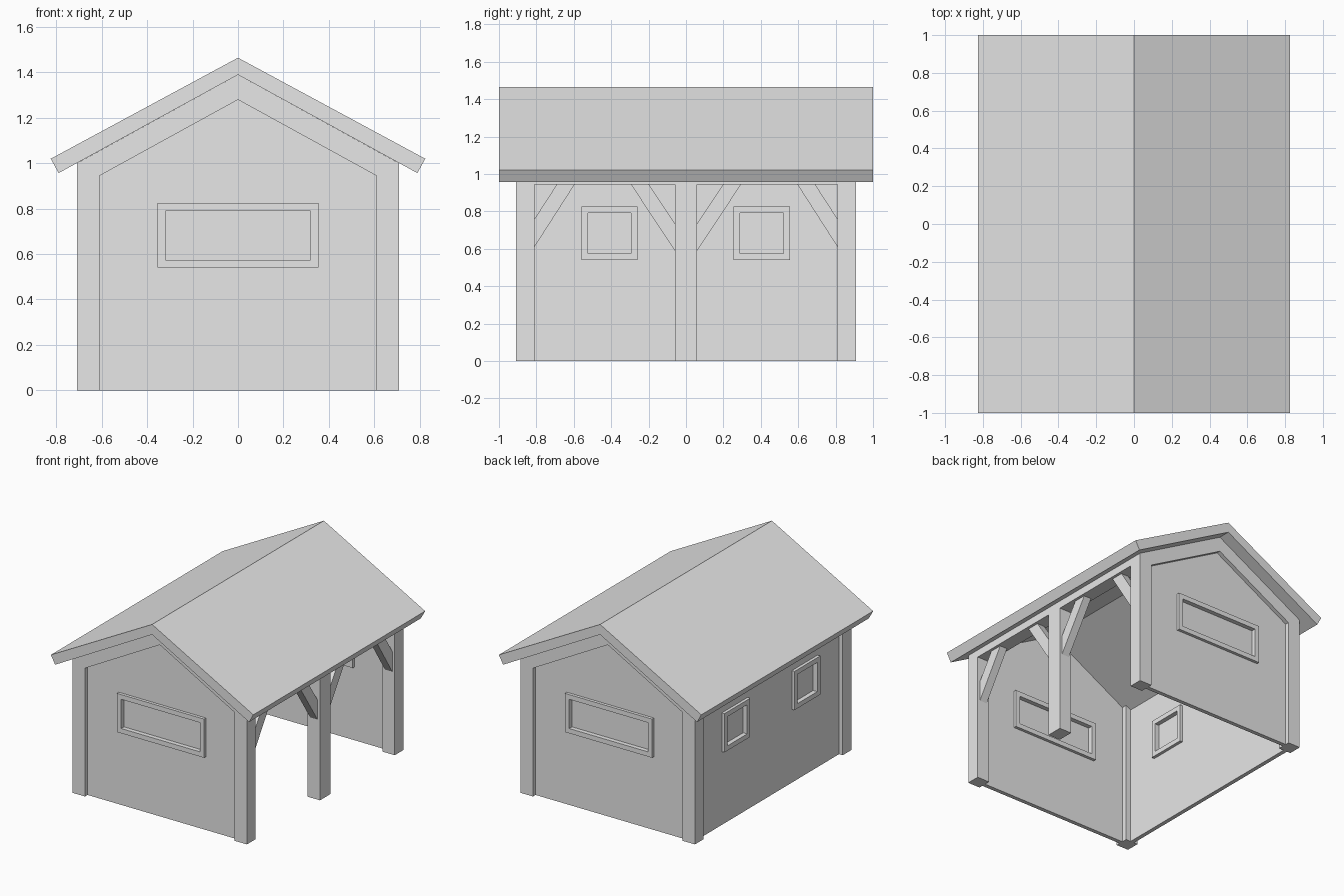
import bpy
import bmesh

cube = bpy.data.objects.get("Cube")
if cube:
    bpy.data.objects.remove(cube, do_unlink=True)

grey = bpy.data.materials.new("plain_grey")
grey.use_nodes = True
grey.diffuse_color = (0.8, 0.8, 0.8, 1)
grey.node_tree.nodes["Principled BSDF"].inputs["Base Color"].default_value = (0.8, 0.8, 0.8, 1)

POST_IN, POST_OUT = 0.61, 0.71      # post faces across the width
END = 0.91                          # outer face of the gable ends
RECESS, PANEL = 0.03, 0.03          # wall set-back and thickness
BEAM_Z = 0.945                      # underside of the eave beams
RIDGE, SLOPE = 1.39, 0.549          # underside of the roof


def under_roof(x):
    return RIDGE - SLOPE * abs(x)


def make_object(name, bm):
    bmesh.ops.recalc_face_normals(bm, faces=bm.faces)
    mesh = bpy.data.meshes.new(name)
    bm.to_mesh(mesh)
    bm.free()
    mesh.materials.append(grey)
    obj = bpy.data.objects.new(name, mesh)
    bpy.context.collection.objects.link(obj)
    return obj


def add_prism(bm, points, axis, lo, hi):
    """Extrude (x, z) points along y, or (y, z) points along x."""
    def place(p, d):
        return (p[0], d, p[1]) if axis == "y" else (d, p[0], p[1])
    face = bm.faces.new([bm.verts.new(place(p, lo)) for p in points])
    ext = bmesh.ops.extrude_face_region(bm, geom=[face])["geom"]
    moved = [v for v in ext if isinstance(v, bmesh.types.BMVert)]
    vec = (0, hi - lo, 0) if axis == "y" else (hi - lo, 0, 0)
    bmesh.ops.translate(bm, verts=moved, vec=vec)


def prism(name, points, axis, lo, hi):
    bm = bmesh.new()
    add_prism(bm, points, axis, lo, hi)
    return make_object(name, bm)


def rect(a0, a1, z0, z1):
    return [(a0, z0), (a1, z0), (a1, z1), (a0, z1)]


def mirrored(points):
    """Complete a half outline, running top centre to bottom, across x = 0."""
    return points + [(-x, z) for x, z in reversed(points) if x > 0]


def window(name, wall, axis, side, depth, centre, half):
    """Cut an opening in a wall and fit a raised frame and a pane."""
    z0, z1, border = 0.54, 0.825, 0.035
    a0, a1 = centre - half, centre + half
    b0, b1, c0, c1 = a0 + border, a1 - border, z0 + border, z1 - border
    mid = side * (depth - RECESS - PANEL / 2)
    cutter = prism("window_cutter", rect(b0, b1, c0, c1), axis, mid - 0.1, mid + 0.1)
    cutter.hide_render = True
    mod = wall.modifiers.new("opening", "BOOLEAN")
    mod.operation = "DIFFERENCE"
    mod.solver = "EXACT"
    mod.object = cutter
    bpy.context.view_layer.objects.active = wall
    bpy.ops.object.modifier_apply(modifier=mod.name)
    bpy.data.objects.remove(cutter, do_unlink=True)
    # Four bars make the frame
    bm = bmesh.new()
    for bar in (rect(a0, a1, z0, c0), rect(a0, a1, c1, z1),
                rect(a0, b0, c0, c1), rect(b1, a1, c0, c1)):
        add_prism(bm, bar, axis, mid - 0.037, mid + 0.037)
    make_object(name + "_frame", bm)
    prism(name + "_pane", rect(b0, b1, c0, c1), axis, mid - 0.004, mid + 0.004)


# Roof: one folded slab
prism("roof", [(0, 1.465), (0.825, 1.02), (0.79, 0.957), (0, RIDGE),
               (-0.79, 0.957), (-0.825, 1.02)], "y", -1, 1)

# Gable ends: wall, sloping trim and window
for side, label in ((-1, "front"), (1, "back")):
    outer, inner = END - RECESS, END - RECESS - PANEL
    wall = prism(label + "_wall",
                 mirrored([(0, RIDGE), (0.65, under_roof(0.65)), (0.65, 0)]),
                 "y", side * inner, side * outer)
    prism(label + "_gable_trim",
          [(0, RIDGE), (POST_IN, under_roof(POST_IN)), (POST_IN, BEAM_Z), (0, 1.28),
           (-POST_IN, BEAM_Z), (-POST_IN, under_roof(POST_IN))],
          "y", side * inner, side * END)
    window(label + "_window", wall, "y", side, END, 0, 0.355)

# Closed side: wall with two windows
side_wall = prism("right_wall", rect(-0.85, 0.85, 0, under_roof(0.68)), "x",
                  -POST_OUT + RECESS, -POST_OUT + RECESS + PANEL)
for y, label in ((-0.41, "front"), (0.405, "back")):
    window("right_" + label + "_window", side_wall, "x", -1, POST_OUT, y, 0.15)


def slope_topped(x0, x1, z0):
    return [(x0, z0), (x1, z0), (x1, under_roof(x1)), (x0, under_roof(x0))]


# Posts, topped along the roof slope
for sx, label in ((-1, "right"), (1, "left")):
    spans = {"front": (-END, -0.81), "back": (0.81, END)}
    if sx > 0:
        spans["middle"] = (-0.06, 0.06)
    for place, (y0, y1) in spans.items():
        prism(f"{label}_{place}_post",
              slope_topped(sx * POST_IN, sx * POST_OUT, 0), "y", y0, y1)

# Eave beams
for y0, y1, label in ((-0.81, -0.06, "front"), (0.06, 0.81, "back")):
    prism(f"left_{label}_eave_beam", slope_topped(POST_IN, POST_OUT, BEAM_Z), "y", y0, y1)
prism("right_eave_beam", slope_topped(-0.65, -POST_OUT, BEAM_Z), "y", -0.81, 0.81)

# Diagonal braces between the posts and the open-side beam
for sy, label in ((-1, "front"), (1, "back")):
    outer_brace = [(0.81, 0.61), (0.81, 0.76), (0.69, BEAM_Z), (0.595, BEAM_Z)]
    inner_brace = [(0.06, 0.59), (0.06, 0.735), (0.2, BEAM_Z), (0.295, BEAM_Z)]
    for kind, pts in (("outer", outer_brace), ("inner", inner_brace)):
        prism(f"{label}_{kind}_brace", [(sy * y, z) for y, z in pts], "x", 0.63, 0.69)
